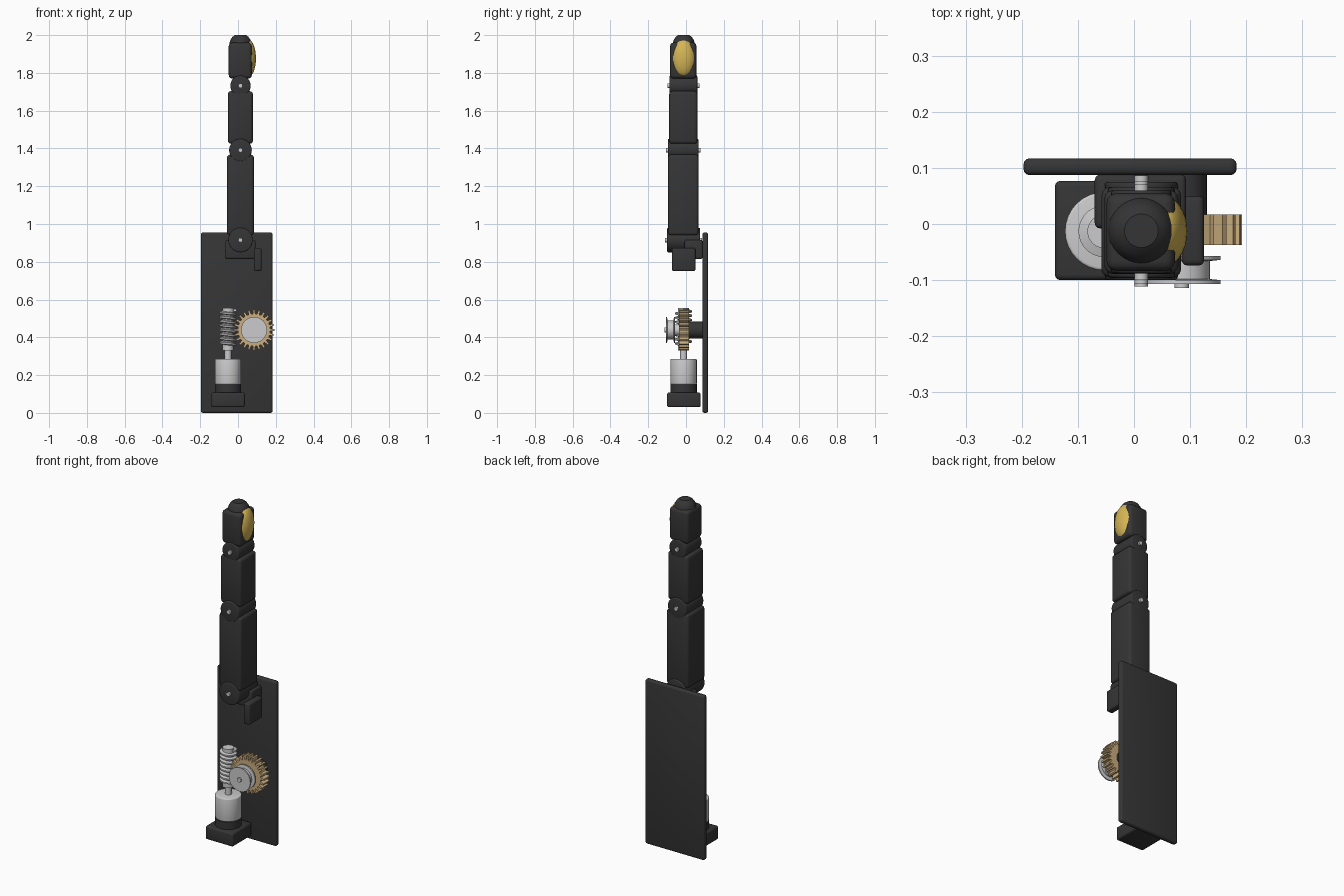
import bpy, bmesh, math
from mathutils import Matrix

if "Cube" in bpy.data.objects:
    bpy.data.objects.remove(bpy.data.objects["Cube"])


def material(name, rgb):
    m = bpy.data.materials.new(name)
    m.diffuse_color = (*rgb, 1)
    m.use_nodes = True
    m.node_tree.nodes["Principled BSDF"].inputs["Base Color"].default_value = m.diffuse_color
    return m


DARK = material("dark grey plastic", (0.036, 0.036, 0.036))
STEEL = material("light steel", (0.60, 0.60, 0.61))
BRASS = material("pale brass", (0.60, 0.42, 0.21))
YELLOW = material("yellow pad", (0.66, 0.46, 0.09))


def finish(name, bm, mat, bevel=0.0, smooth=35):
    bmesh.ops.recalc_face_normals(bm, faces=bm.faces)
    me = bpy.data.meshes.new(name)
    bm.to_mesh(me)
    bm.free()
    me.materials.append(mat)
    ob = bpy.data.objects.new(name, me)
    bpy.context.collection.objects.link(ob)
    bpy.ops.object.select_all(action='DESELECT')
    bpy.context.view_layer.objects.active = ob
    ob.select_set(True)
    if bevel:
        mod = ob.modifiers.new("bevel", 'BEVEL')
        mod.width, mod.segments, mod.limit_method = bevel, 3, 'ANGLE'
        bpy.ops.object.modifier_apply(modifier=mod.name)
    bpy.ops.object.shade_smooth_by_angle(angle=math.radians(smooth))
    return ob


def box(name, x, y, z, mat=DARK, bevel=0.01):
    bm = bmesh.new()
    bmesh.ops.create_cube(bm, size=1)
    for v in bm.verts:
        v.co = [lo + (c + 0.5) * (hi - lo) for c, (lo, hi) in zip(v.co, (x, y, z))]
    return finish(name, bm, mat, bevel)


def lathe(name, profile, centre, mat, axis='Z', n=32, bevel=0.0):
    """Revolve (radius, height) points; axis Y maps height onto world y."""
    bm = bmesh.new()
    rings = [[bm.verts.new((r * math.cos(2 * math.pi * i / n), r * math.sin(2 * math.pi * i / n), h))
              for i in range(n)] for r, h in profile]
    for a, b in zip(rings, rings[1:]):
        for i in range(n):
            bm.faces.new((a[i], a[(i + 1) % n], b[(i + 1) % n], b[i]))
    bm.faces.new(rings[0])
    bm.faces.new(rings[-1])
    if axis == 'Y':
        bm.transform(Matrix.Rotation(-math.pi / 2, 4, 'X'))
    bm.transform(Matrix.Translation(centre))
    return finish(name, bm, mat, bevel)


def rod(name, r, lo, hi, centre, mat, axis='Z', n=32, bevel=0.0):
    return lathe(name, [(r, lo), (r, hi)], centre, mat, axis, n, bevel)


# Mounting plate
box("back_plate", (-0.197, 0.183), (0.087, 0.117), (0, 0.955), bevel=0.011)

# Finger segments
FX = 0.013
box("lower_segment", (-0.058, 0.084), (-0.095, 0.066), (0.94, 1.367), bevel=0.015)
box("middle_segment", (-0.053, 0.079), (-0.089, 0.060), (1.425, 1.703), bevel=0.015)
box("fingertip", (-0.049, 0.073), (-0.084, 0.055), (1.77, 1.96), bevel=0.018)
lathe("fingertip_dome", [(0.060, 1.93), (0.059, 1.955), (0.053, 1.975), (0.043, 1.99), (0.030, 2.0)],
      (FX, -0.012, 0), DARK)

# Soft pad on the side of the fingertip
bm = bmesh.new()
bmesh.ops.create_uvsphere(bm, u_segments=32, v_segments=20, radius=1)
bm.transform(Matrix.Translation((0.053, -0.013, 1.877)) @ Matrix.Diagonal((0.042, 0.063, 0.100, 1)))
finish("finger_pad", bm, YELLOW, smooth=60)

# Knuckle barrels with through pins
for label, z, r, y0, y1 in (("base", 0.915, 0.065, -0.100, 0.075),
                            ("middle", 1.391, 0.060, -0.096, 0.066),
                            ("tip", 1.732, 0.054, -0.088, 0.060)):
    rod(label + "_knuckle", r, y0, y1, (FX, 0, z), DARK, 'Y', bevel=0.006)
    rod(label + "_pin", 0.012, y0 - 0.011, y1 + 0.011, (FX, 0, z), STEEL, 'Y', n=12)

# Knuckle mount and side guide
box("knuckle_mount", (-0.070, 0.093), (-0.008, 0.088), (0.815, 0.915))
box("side_guide", (0.085, 0.125), (-0.074, 0.050), (0.75, 0.873))

# Motor with its shaft
MX, MY = -0.053, -0.013
box("motor_foot", (-0.141, 0.036), (-0.100, 0.077), (0.030, 0.108))
rod("motor_collar", 0.070, 0.10, 0.152, (MX, MY, 0), DARK)
rod("motor_body", 0.070, 0.152, 0.285, (MX, MY, 0), STEEL, bevel=0.005)
rod("motor_shaft", 0.018, 0.28, 0.36, (MX, MY, 0), STEEL, n=20)
rod("worm_core", 0.030, 0.33, 0.555, (MX, MY, 0), STEEL)

# Worm thread: trapezoid section swept along a helix
bm = bmesh.new()
turns, seg, z0, pitch = 8, 28, 0.361, 0.0228
section = [(0.028, -0.009), (0.046, -0.004), (0.046, 0.004), (0.028, 0.009)]
rows = []
for i in range(turns * seg + 1):
    a = -2 * math.pi * i / seg
    z = z0 + pitch * i / seg
    rows.append([bm.verts.new((MX + r * math.cos(a), MY + r * math.sin(a), z + dz)) for r, dz in section])
for a, b in zip(rows, rows[1:]):
    for k in range(4):
        bm.faces.new((a[k], a[(k + 1) % 4], b[(k + 1) % 4], b[k]))
bm.faces.new(rows[0])
bm.faces.new(rows[-1])
finish("worm_thread", bm, STEEL)

# Worm wheel with trapezoid teeth
GX, GZ, teeth = 0.085, 0.439, 24
bm = bmesh.new()
outline = []
for t in range(teeth):
    for frac, r in ((-0.30, 0.086), (-0.16, 0.108), (0.16, 0.108), (0.30, 0.086)):
        a = 2 * math.pi * (t + frac) / teeth
        outline.append((GX + r * math.cos(a), GZ + r * math.sin(a)))
front = [bm.verts.new((x, -0.037, z)) for x, z in outline]
back = [bm.verts.new((x, 0.017, z)) for x, z in outline]
bm.faces.new(front)
bm.faces.new(back)
for i in range(len(outline)):
    j = (i + 1) % len(outline)
    bm.faces.new((front[i], front[j], back[j], back[i]))
finish("worm_wheel", bm, BRASS, smooth=20)

# Wheel bearing, tendon spool and axle
rod("wheel_bearing", 0.045, 0.015, 0.090, (GX, 0, GZ), DARK, 'Y')
lathe("tendon_spool", [(0.069, -0.107), (0.069, -0.100), (0.050, -0.098), (0.050, -0.066),
                       (0.069, -0.064), (0.069, -0.057)], (GX, 0, GZ), STEEL, 'Y')
rod("spool_neck", 0.030, -0.058, -0.036, (GX, 0, GZ), STEEL, 'Y')
rod("wheel_axle", 0.013, -0.114, 0.02, (GX, 0, GZ), STEEL, 'Y', n=16)
